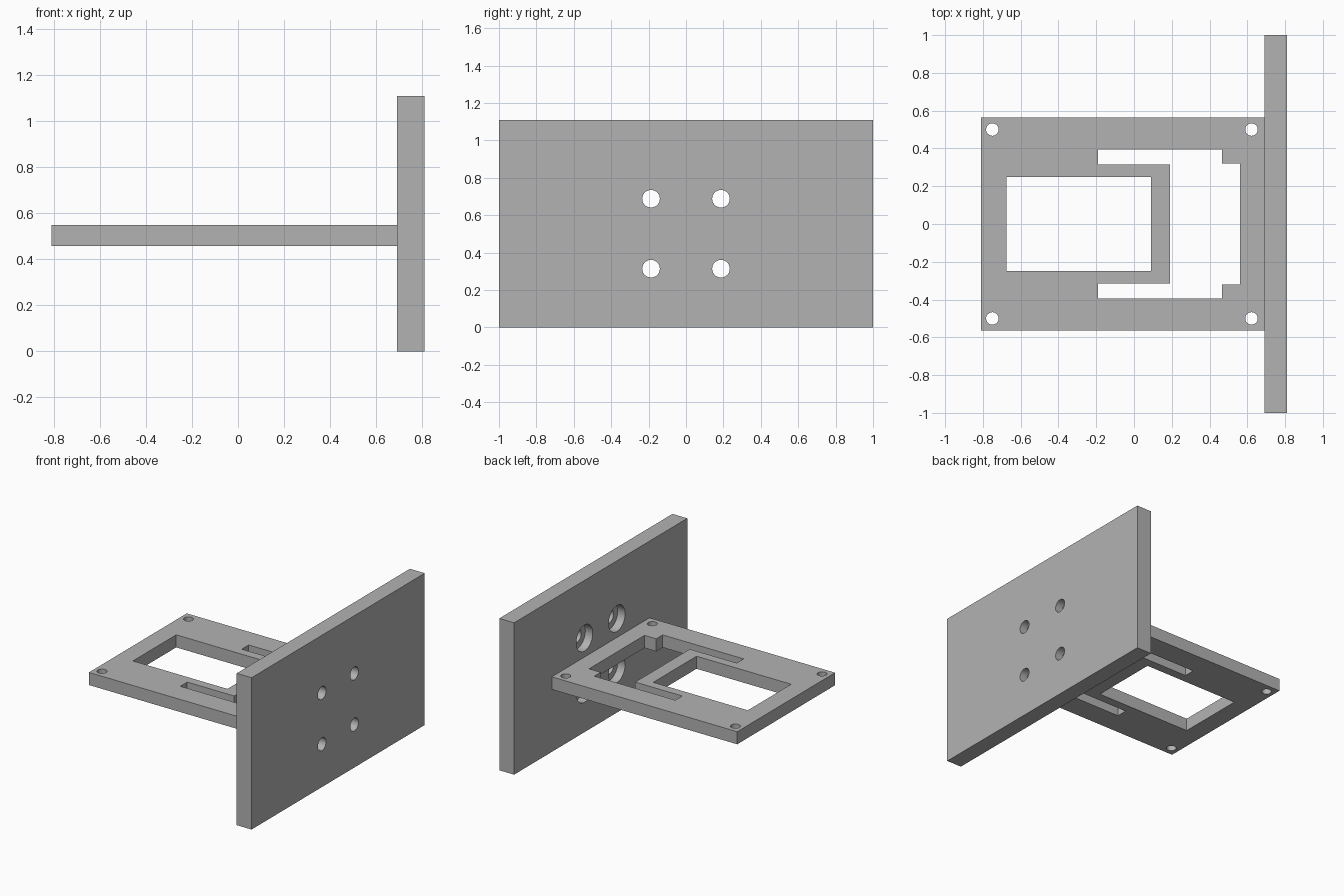
import bpy
import bmesh
from math import cos, sin, tau
from mathutils import Matrix, Vector

if "Cube" in bpy.data.objects:
    bpy.data.objects.remove(bpy.data.objects["Cube"], do_unlink=True)

grey = bpy.data.materials.new("plain grey")
grey.use_nodes = True
grey.diffuse_color = (0.45, 0.45, 0.45, 1)
grey.node_tree.nodes["Principled BSDF"].inputs["Base Color"].default_value = grey.diffuse_color


def prism(bm, outline, low, high, along_x=False):
    """Extrude an outline upward in z, or along x with the outline in (y, z)."""
    turn = Matrix(((0, 0, 1), (1, 0, 0), (0, 1, 0))) if along_x else Matrix.Identity(3)
    base = bm.faces.new([bm.verts.new(turn @ Vector((u, v, low))) for u, v in outline])
    top = bmesh.ops.extrude_face_region(bm, geom=[base])["geom"]
    verts = [v for v in top if isinstance(v, bmesh.types.BMVert)]
    bmesh.ops.translate(bm, verts=verts, vec=turn @ Vector((0, 0, high - low)))


def rect(u0, u1, v0, v1):
    return [(u0, v0), (u1, v0), (u1, v1), (u0, v1)]


def circle(u, v, radius, sides=40):
    return [(u + radius * cos(tau * i / sides), v + radius * sin(tau * i / sides))
            for i in range(sides)]


def make(name, prisms, along_x=False):
    bm = bmesh.new()
    for outline, low, high in prisms:
        prism(bm, outline, low, high, along_x)
    bmesh.ops.recalc_face_normals(bm, faces=bm.faces[:])
    mesh = bpy.data.meshes.new(name)
    bm.to_mesh(mesh)
    bm.free()
    mesh.materials.append(grey)
    obj = bpy.data.objects.new(name, mesh)
    bpy.context.collection.objects.link(obj)
    return obj


def cut(target, cutter):
    mod = target.modifiers.new(cutter.name, "BOOLEAN")
    mod.operation = "DIFFERENCE"
    mod.solver = "EXACT"
    mod.object = cutter
    cutter.hide_render = True
    cutter.hide_viewport = True
    cutter.display_type = "WIRE"


# Upright mounting plate with four counterbored holes
BACK, FACE = 0.69, 0.81
mounting_plate = make("mounting_plate", [(rect(-1, 1, 0, 1.11), BACK, FACE)], True)
spots = [(y, z) for y in (-0.187, 0.187) for z in (0.314, 0.688)]
cut(mounting_plate, make("bolt_hole_cutter",
    [(circle(y, z, 0.047), BACK - 0.1, FACE + 0.1) for y, z in spots], True))
cut(mounting_plate, make("counterbore_cutter",
    [(circle(y, z, 0.095), BACK - 0.05, BACK + 0.06) for y, z in spots], True))

# Horizontal shelf meeting the back of the plate
shelf = make("shelf", [(rect(-0.81, BACK, -0.565, 0.565), 0.457, 0.549)])

# Window, and the stepped slot that wraps round the window's rim
half = [(0.19, 0.315), (-0.19, 0.315), (-0.19, 0.395),
        (0.465, 0.395), (0.465, 0.32), (0.56, 0.32)]
slot = half + [(x, -y) for x, y in reversed(half)]
cut(shelf, make("opening_cutter",
    [(rect(-0.675, 0.09, -0.25, 0.25), 0.3, 0.7), (slot, 0.3, 0.7)]))

# Corner screw holes
cut(shelf, make("screw_hole_cutter",
    [(circle(x, y, 0.033), 0.3, 0.7) for x in (-0.75, 0.622) for y in (-0.5, 0.5)]))
